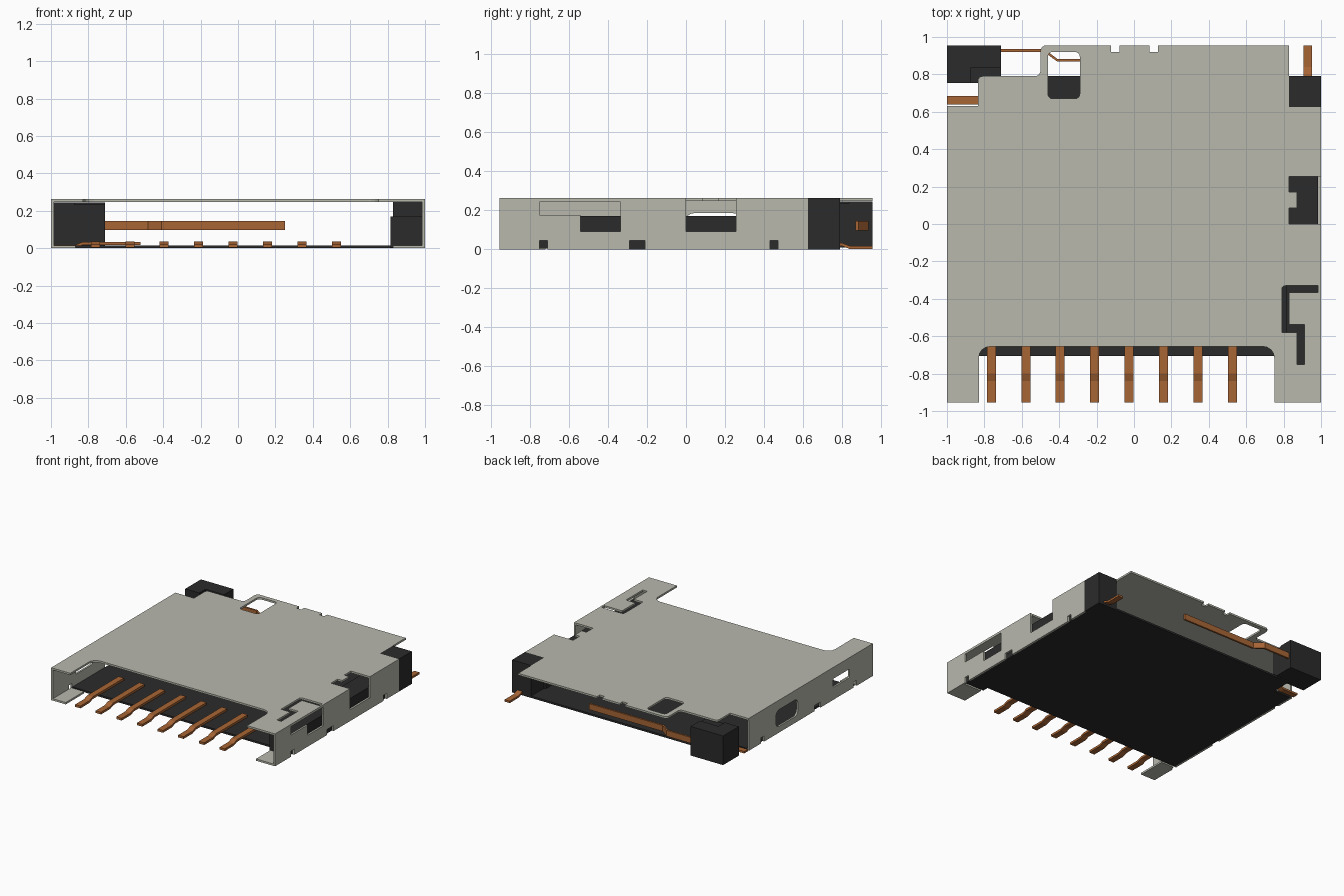
import bpy, math
from mathutils import Matrix, Vector

cube = bpy.data.objects.get("Cube")
if cube:
    bpy.data.objects.remove(cube)


def material(name, rgb):
    m = bpy.data.materials.new(name)
    m.use_nodes = True
    m.diffuse_color = (*rgb, 1)
    m.node_tree.nodes["Principled BSDF"].inputs["Base Color"].default_value = (*rgb, 1)
    return m


STEEL = material("warm_grey_steel", (0.48, 0.48, 0.42))
PLASTIC = material("black_plastic", (0.024, 0.024, 0.024))
COPPER = material("copper", (0.39, 0.13, 0.035))

# Axes that stand a flat outline up: outline x,y becomes model y,z or x,z
FLAT = Matrix.Identity(4)
YZ = Matrix(((0, 0, 1, 0), (1, 0, 0, 0), (0, 1, 0, 0), (0, 0, 0, 1)))
XZ = Matrix(((1, 0, 0, 0), (0, 0, -1, 0), (0, 1, 0, 0), (0, 0, 0, 1)))


def rounded(points, steps=4):
    """Round every corner that carries a third value, its radius."""
    out = []
    for i, p in enumerate(points):
        c = Vector(p[:2])
        if len(p) < 3:
            out.append(c)
            continue
        a = c + (Vector(points[i - 1][:2]) - c).normalized() * p[2]
        b = c + (Vector(points[(i + 1) % len(points)][:2]) - c).normalized() * p[2]
        for k in range(steps + 1):
            t = k / steps * math.pi / 2
            out.append(c + (a - c) * (1 - math.sin(t)) + (b - c) * (1 - math.cos(t)))
    return out


def plate(name, mat, outlines, low, high, axes=FLAT):
    """Extrude an outline, with the later outlines as holes, from low to high."""
    curve = bpy.data.curves.new(name, "CURVE")
    curve.dimensions, curve.fill_mode = "2D", "BOTH"
    curve.extrude = (high - low) / 2
    for outline in outlines:
        pts = rounded(outline)
        s = curve.splines.new("POLY")
        s.points.add(len(pts) - 1)
        for sp, p in zip(s.points, pts):
            sp.co = (p.x, p.y, 0, 1)
        s.use_cyclic_u = True
    temp = bpy.data.objects.new(name + "_curve", curve)
    bpy.context.scene.collection.objects.link(temp)
    bpy.context.view_layer.update()
    mesh = bpy.data.meshes.new_from_object(
        temp.evaluated_get(bpy.context.evaluated_depsgraph_get()))
    bpy.data.objects.remove(temp)
    mesh.transform(axes @ Matrix.Translation((0, 0, (low + high) / 2)))
    mesh.materials.clear()
    mesh.materials.append(mat)
    mesh.shade_flat()
    ob = bpy.data.objects.new(name, mesh)
    bpy.context.scene.collection.objects.link(ob)
    return ob


def rect(x0, x1, y0, y1, r=0):
    pts = [(x0, y0), (x1, y0), (x1, y1), (x0, y1)]
    return [(*p, r) for p in pts] if r else pts


def box(name, mat, x0, x1, y0, y1, z0, z1):
    return plate(name, mat, [rect(x0, x1, y0, y1)], z0, z1)


def strip(path, thick):
    """Thicken an open path upward into a closed profile."""
    return path + [(x, y + thick) for x, y in reversed(path)]


T = 0.015
TOP = 0.262
BACK = 0.955

# Steel top cover with a front opening, back notches, side notch and slots
cover = [(-1, -BACK), (-0.83, -BACK), (-0.83, -0.655, 0.06), (0.75, -0.655, 0.06),
         (0.75, -BACK), (1, -BACK), (1, 0), (0.83, 0), (0.83, 0.085), (0.872, 0.085),
         (0.872, 0.17), (0.83, 0.17), (0.83, 0.255), (1, 0.255), (1, 0.625),
         (0.83, 0.625), (0.83, BACK)]
for x in (0.105, -0.1):
    cover += [(x + 0.022, BACK), (x + 0.022, 0.92), (x - 0.022, 0.92), (x - 0.022, BACK)]
cover += [(-0.5, BACK, 0.03), (-0.5, 0.79, 0.03), (-0.835, 0.79, 0.025),
          (-0.835, 0.63), (-1, 0.63)]
window = rect(-0.46, -0.29, 0.67, 0.92, 0.025)
hook_slot = [(0.985, -0.33), (0.79, -0.33, 0.02), (0.79, -0.58), (0.872, -0.58),
             (0.872, -0.75), (0.912, -0.75), (0.912, -0.537), (0.828, -0.537),
             (0.828, -0.367), (0.985, -0.367)]
plate("top_cover", STEEL, [cover, window, hook_slot], TOP - T, TOP)


# Steel side walls with notches along the lower edge
def wall_outline(notch):
    pts = [(-BACK, 0)]
    for a, b in ((-0.75, -0.71), (-0.29, -0.21), (0.43, 0.47)):
        pts += [(a, 0), (a, 0.045), (b, 0.045), (b, 0)]
    return pts + [(0.625, 0), (0.625, TOP - T)] + notch + [(-BACK, TOP - T)]


side_notch = [(0.255, TOP - T), (0.255, 0.092), (0, 0.092), (0, TOP - T)]
latch_hole = [(-0.75, 0.175), (-0.54, 0.175), (-0.54, 0.092), (-0.335, 0.092),
              (-0.335, 0.243), (-0.75, 0.243)]
plate("right_wall", STEEL, [wall_outline(side_notch), latch_hole], 1 - T, 1, YZ)
plate("left_wall", STEEL, [wall_outline([]), rect(0, 0.28, 0.05, 0.185, 0.04),
                           rect(-0.66, -0.45, 0.1, 0.17, 0.01)], -1, T - 1, YZ)

# Folded feet at the front corners
box("left_foot", STEEL, -1 + T, -0.87, -BACK, -0.72, 0, T)
box("right_foot", STEEL, 0.83, 1 - T, -BACK, -0.77, 0, T)

# Plastic floor, side rail and corner blocks
floor = [(-0.985, -0.705), (0.985, -0.705), (0.985, 0.79), (-0.83, 0.79),
         (-0.83, 0.625), (-0.985, 0.625)]
plate("floor", PLASTIC, [floor], 0, T)
box("side_rail", PLASTIC, 0.815, 0.985, -0.76, 0.625, 0.005, 0.17)
box("right_back_block", PLASTIC, 0.83, 1, 0.625, 0.79, 0, TOP)
block = [(-1, 0.755), (-0.875, 0.755), (-0.875, 0.835), (-0.71, 0.835),
         (-0.71, BACK), (-1, BACK)]
plate("left_back_block", PLASTIC, [block], 0.01, 0.245)
box("left_block_step", PLASTIC, -0.875, -0.71, 0.755, 0.835, 0.01, 0.235)

# Row of bent contact pins at the front
pin = strip([(-BACK, 0.003), (-0.84, 0.003), (-0.80, 0.018), (-0.4, 0.018)], 0.018)
for i in range(8):
    x = -0.763 + i * 0.1843
    plate(f"contact_pin_{i + 1}", COPPER, [pin], x - 0.024, x + 0.024, YZ)

# Switch terminals at the back corners
back_pin = strip([(0.6, 0.016), (0.8, 0.016), (0.84, 0.001), (BACK, 0.001)], 0.016)
plate("back_terminal", COPPER, [back_pin], 0.906, 0.952, YZ)
left_pin = strip([(-1, 0.001), (-0.87, 0.001), (-0.83, 0.018), (-0.52, 0.018)], 0.016)
plate("left_terminal", COPPER, [left_pin], -0.685, -0.64, XZ)

# Long leaf spring across the back
spring = strip([(-0.76, 0.92), (-0.48, 0.92), (-0.41, 0.868), (0.25, 0.868)], 0.015)
plate("leaf_spring", COPPER, [spring], 0.097, 0.145)
